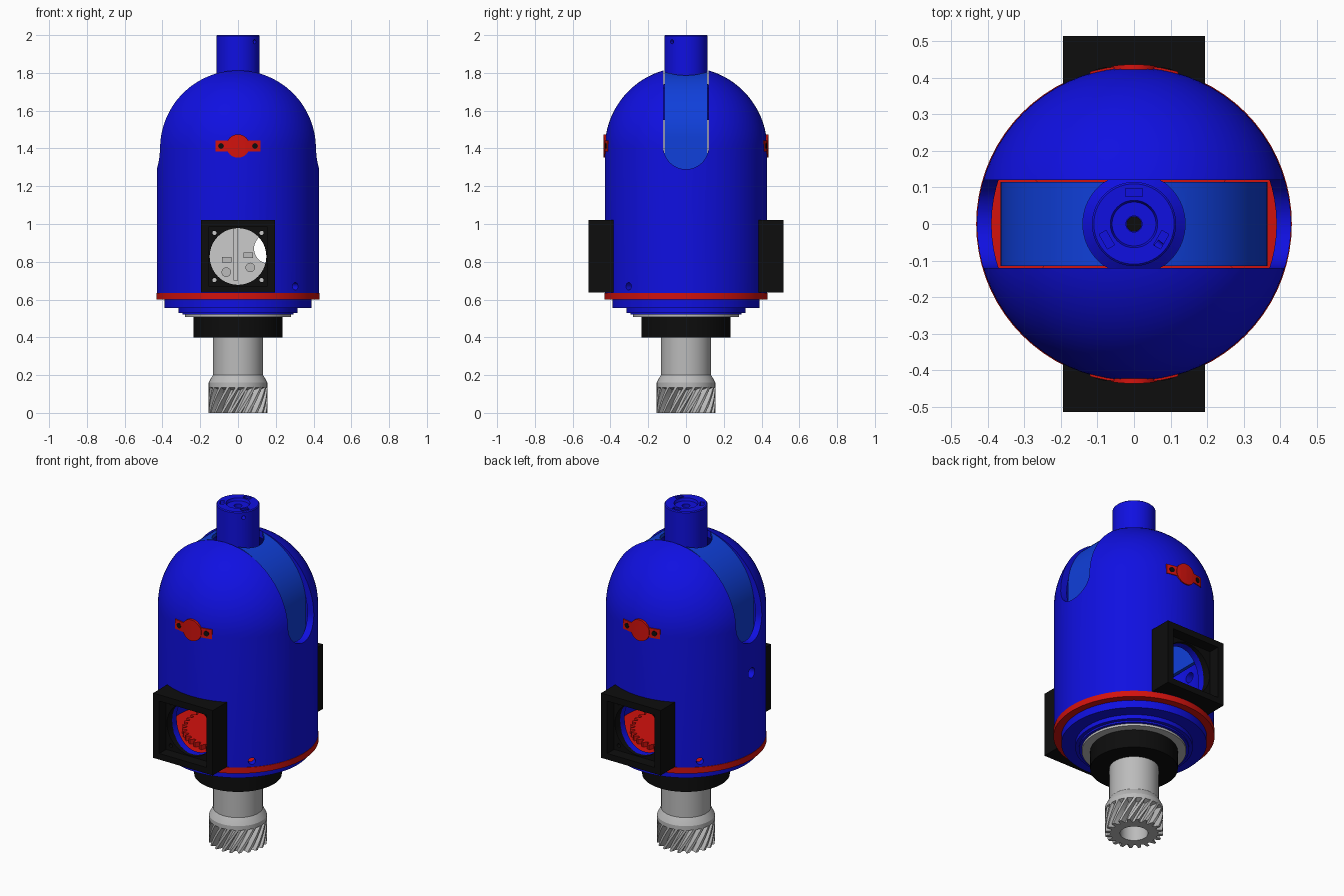
import bpy, bmesh, math
from math import sin, cos, pi, radians

old = bpy.data.objects.get("Cube")
if old:
    bpy.data.objects.remove(old, do_unlink=True)


def material(name, rgb):
    m = bpy.data.materials.new(name)
    m.use_nodes = True
    col = (*rgb, 1)
    m.diffuse_color = col
    m.node_tree.nodes["Principled BSDF"].inputs["Base Color"].default_value = col
    return m


BLUE = material("deep blue", (0.005, 0.005, 0.75))
SKY = material("lighter blue", (0.005, 0.05, 0.7))
RED = material("red", (0.65, 0.006, 0.004))
BLACK = material("black", (0.004, 0.004, 0.004))
GREY = material("light grey", (0.5, 0.5, 0.5))
PANEL = material("panel grey", (0.6, 0.6, 0.6))


def make(name, verts, faces, mat=None):
    bm = bmesh.new()
    vs = [bm.verts.new(v) for v in verts]
    for f in faces:
        bm.faces.new([vs[i] for i in f])
    bmesh.ops.remove_doubles(bm, verts=bm.verts, dist=1e-5)
    bmesh.ops.recalc_face_normals(bm, faces=bm.faces)
    me = bpy.data.meshes.new(name)
    bm.to_mesh(me)
    bm.free()
    ob = bpy.data.objects.new(name, me)
    bpy.context.collection.objects.link(ob)
    if mat:
        me.materials.append(mat)
    return ob


def rings(name, loops, mat, closed):
    """Skin a list of equal rings; closed joins the last to the first."""
    n = len(loops[0])
    verts = [v for loop in loops for v in loop]
    m = len(loops)
    faces = []
    for j in range(m if closed else m - 1):
        a, b = j * n, (j + 1) % m * n
        faces += [(a + i, a + (i + 1) % n, b + (i + 1) % n, b + i) for i in range(n)]
    return make(name, verts, faces, mat)


def circle(r, z, n=72):
    return [(r * cos(2 * pi * i / n), r * sin(2 * pi * i / n), z) for i in range(n)]


def lathe(name, profile, mat=None, closed=False):
    return rings(name, [circle(r, z) for r, z in profile], mat, closed)


def tube(name, r, z0, z1, mat=None, bore=0):
    return lathe(name, [(bore, z0), (r, z0), (r, z1), (bore, z1)], mat, closed=bore > 0)


def gear(name, r, root, z0, z1, teeth, twist, bore, mat, layers=8):
    def loop(z, turn):
        out = []
        for i in range(teeth * 4):
            rad = r if i % 4 < 2 else root
            a = 2 * pi * (i + (0.25 if i % 2 else 0)) / (teeth * 4) + turn
            out.append((rad * cos(a), rad * sin(a), z))
        return out
    loops = [loop(z0 + (z1 - z0) * k / layers, twist * k / layers) for k in range(layers + 1)]
    n = teeth * 4
    return rings(name, loops + [circle(bore, z1, n), circle(bore, z0, n)], mat, True)


def prism(name, pts, axis, d0, d1, mat=None):
    """Extrude a flat outline of (side, height) points along x or y."""
    n = len(pts)
    verts = [(d, a, b) if axis == "x" else (a, d, b) for d in (d0, d1) for a, b in pts]
    faces = [(i, (i + 1) % n, n + (i + 1) % n, n + i) for i in range(n)]
    return make(name, verts, faces + [tuple(range(n)), tuple(range(n, 2 * n))], mat)


def disc(r, cx, cz, n=40):
    return [(cx + r * cos(2 * pi * i / n), cz + r * sin(2 * pi * i / n)) for i in range(n)]


def rect(x0, x1, z0, z1):
    return [(x0, z0), (x1, z0), (x1, z1), (x0, z1)]


def boolean(ob, cutter, op="DIFFERENCE"):
    mod = ob.modifiers.new("cut", "BOOLEAN")
    mod.operation, mod.object, mod.solver = op, cutter, "EXACT"
    bpy.context.view_layer.update()
    me = bpy.data.meshes.new_from_object(ob.evaluated_get(bpy.context.evaluated_depsgraph_get()))
    ob.modifiers.clear()
    ob.data = me
    bpy.data.objects.remove(cutter, do_unlink=True)


def drill(ob, azimuth, z, r):
    """Radial hole from the outside toward the axis."""
    c = prism("drill", disc(r, 0, z, 20), "x", 0.08 if z > 1.9 else 0.3, 0.6)
    c.rotation_euler.z = radians(azimuth)
    boolean(ob, c)


# Domed housing with slot, windows and small holes
MID = 1.4
arc = [radians(90 * i / 20) for i in range(21)]
outer = [(0.43 * cos(a), MID + 0.43 * sin(a)) for a in arc]
inner = [(0.39 * cos(a), MID + 0.39 * sin(a)) for a in reversed(arc)]
housing = lathe("domed_housing", [(0.39, 0.63), (0.43, 0.63)] + outer + inner + [(0.39, 0.63)], BLUE)
half = [pi + pi * i / 24 for i in range(25)]
slot = [(0.12 * cos(a), 1.41 + 0.12 * sin(a)) for a in half] + [(0.12, 2.1), (-0.12, 2.1)]
boolean(housing, prism("slot", slot, "x", -0.6, 0.6))
WIN = 0.828
bolts = [(sx * 0.125, WIN + sz * 0.125) for sx in (-1, 1) for sz in (-1, 1)]


def cut_windows(ob):
    boolean(ob, prism("window", disc(0.15, 0, WIN, 64), "y", -0.6, 0.6))
    for x, z in bolts:
        boolean(ob, prism("bolt_hole", disc(0.011, x, z, 16), "y", -0.6, 0.6))


cut_windows(housing)
for az, z, r in ((-45, 0.67, 0.02), (135, 0.67, 0.02), (180, 1.11, 0.03)):
    drill(housing, az, z, r)

# Curved cover strip filling the slot
turn = [pi * i / 48 for i in range(49)]
strip = [(0.365 * cos(a), 1.45 + 0.365 * sin(a)) for a in turn]
strip += [(-0.365, 1.15), (-0.345, 1.15)]
strip += [(0.345 * cos(a), 1.45 + 0.345 * sin(a)) for a in reversed(turn)]
strip += [(0.345, 1.15), (0.365, 1.15)]
cover = prism("slot_cover", strip, "y", -0.115, 0.115, SKY)
boolean(cover, tube("stem_hole", 0.14, 1.6, 2.0))

# Stem with socketed end
stem = lathe("top_stem", [(0, 1.55), (0.14, 1.55), (0.14, 1.72), (0.115, 1.74), (0.115, 1.995),
                          (0.11, 2.0), (0.065, 2.0), (0.06, 1.985), (0.022, 1.985),
                          (0.022, 1.9), (0, 1.9)], BLUE)
for az in (90, 210, 330):
    key = prism("key_slot", rect(-0.023, 0.023, 1.97, 2.05), "y", 0.075, 0.097)
    key.rotation_euler.z = radians(az - 90)
    boolean(stem, key)
drill(stem, -40, 1.965, 0.011)
tube("socket_bottom", 0.021, 1.9, 1.94, BLACK)

# Window frames, front and back
for side, name in ((-1, "front_window_frame"), (1, "back_window_frame")):
    frame = prism(name, rect(-0.195, 0.195, 0.637, 1.02), "y", side * 0.36, side * 0.515, BLACK)
    boolean(frame, tube("body_cutter", 0.428, 0.5, 1.2))
    boolean(frame, prism("recess", rect(-0.155, 0.155, WIN - 0.155, WIN + 0.155),
                         "y", side * 0.45, side * 0.6))
    cut_windows(frame)

# Badges wrapped on the curved wall, front and back
for side, label in ((-1, "front"), (1, "back")):
    pieces = [("badge_disc", disc(0.062, 0, 1.413), 0.437, RED),
              ("badge_bar", rect(-0.12, 0.12, 1.385, 1.441), 0.434, RED)]
    pieces += [("badge_screw", disc(0.015, x, 1.413, 20), 0.4365, BLACK) for x in (-0.09, 0.09)]
    for name, outline, r, mat in pieces:
        ob = prism(label + "_" + name, outline, "y", side * 0.38, side * 0.46, mat)
        boolean(ob, tube("wrap", r, 1.2, 1.6, bore=0.405), "INTERSECT")

# Stepped base: red ring, blue flanges, bearing ring, black collar
lathe("red_base_ring", [(0, 0.6), (0.432, 0.6), (0.432, 0.635), (0.38, 0.645), (0, 0.645)], RED)
lathe("blue_flange", [(0, 0.52), (0.295, 0.52), (0.295, 0.53), (0.315, 0.53), (0.315, 0.555),
                      (0.39, 0.555), (0.39, 0.6), (0, 0.6)], BLUE)
tube("bearing_ring", 0.28, 0.507, 0.525, GREY)
tube("black_collar", 0.235, 0.4, 0.512, BLACK, bore=0.12)

# Output shaft and helical pinion
lathe("output_shaft", [(0.075, 0.1), (0.155, 0.135), (0.155, 0.16), (0.137, 0.195), (0.133, 0.2),
                       (0.133, 0.45), (0, 0.45), (0, 0.3), (0.075, 0.3), (0.075, 0.1)], GREY)
gear("helical_pinion", 0.156, 0.126, 0, 0.137, 20, 0.55, 0.075, GREY)

# Inner mechanism seen through the windows
gear("inner_ring_gear", 0.3, 0.275, 0.645, 0.672, 40, 0, 0.08, RED, 1)
panel = prism("inner_panel", rect(-0.17, 0.15, 0.645, 1.05), "y", -0.03, 0.03, PANEL)
boolean(panel, prism("panel_hole", disc(0.08, 0.165, 0.87), "y", -0.2, 0.2))
prism("panel_rib", rect(-0.025, 0, 0.7, 1.05), "y", -0.05, 0.05, PANEL)
for x, z in ((-0.06, 0.81), (0.055, 0.835)):
    prism("panel_block", rect(x - 0.025, x + 0.025, z - 0.015, z + 0.015), "y", -0.06, 0.06, GREY)
for x, z in ((-0.062, 0.745), (0.065, 0.77)):
    prism("panel_boss", disc(0.025, x, z), "y", -0.05, 0.05, GREY)

# Smooth the round parts, keep edges sharp
meshes = [o for o in bpy.context.scene.objects if o.type == "MESH"]
for o in bpy.context.scene.objects:
    o.select_set(o in meshes)
bpy.context.view_layer.objects.active = meshes[0]
bpy.ops.object.shade_smooth_by_angle(angle=radians(25))
